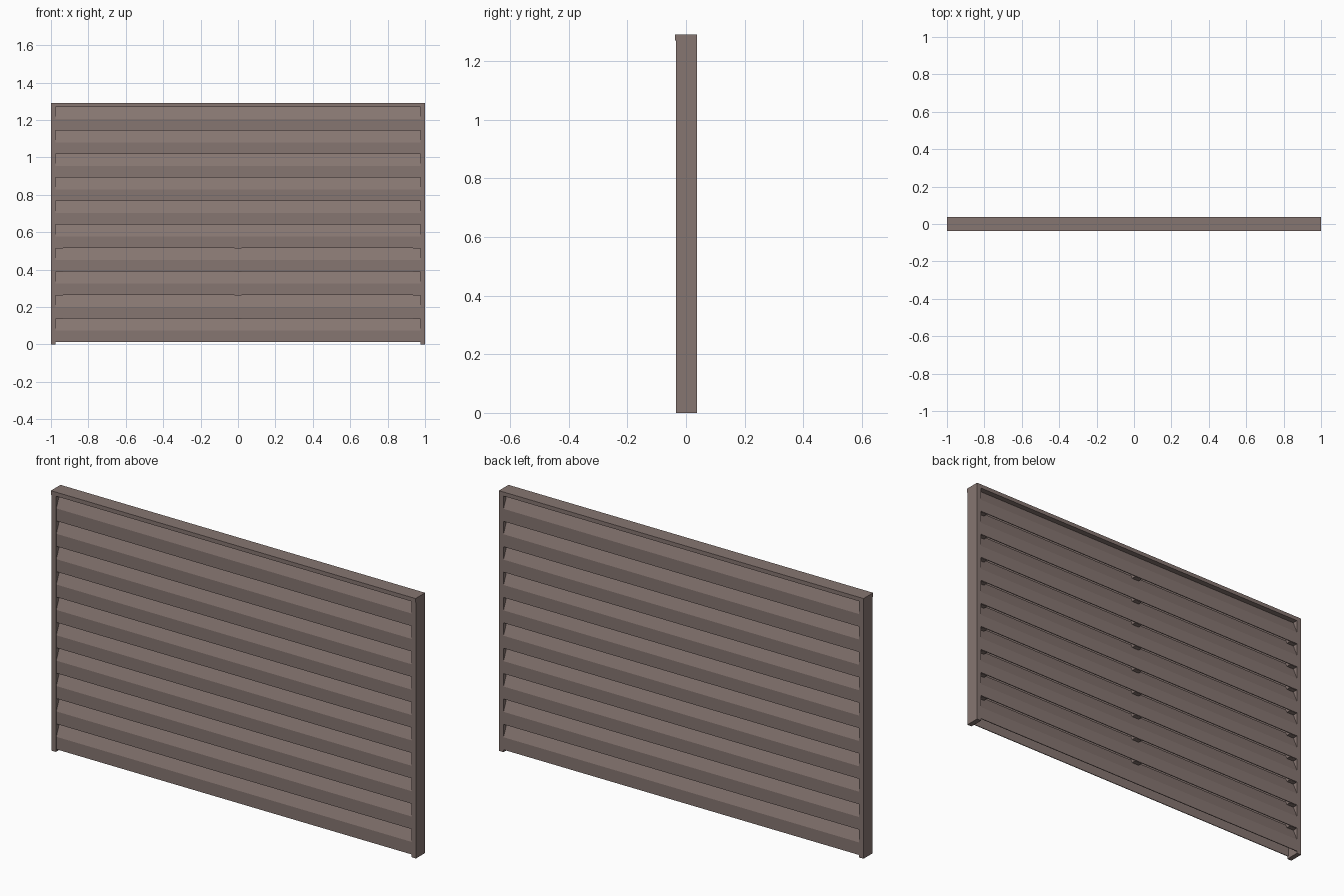
import bpy, bmesh

if "Cube" in bpy.data.objects:
    bpy.data.objects.remove(bpy.data.objects["Cube"])

mat = bpy.data.materials.new("brown_paint")
mat.diffuse_color = (0.24, 0.18, 0.165, 1)
mat.use_nodes = True
mat.node_tree.nodes["Principled BSDF"].inputs["Base Color"].default_value = mat.diffuse_color

PITCH, COUNT, BASE = 0.1258, 10, 0.012
YC, HALF, INNER = 0.003, 0.034, 0.976   # slat centre, half depth, half length


def finish(name, bm):
    bmesh.ops.recalc_face_normals(bm, faces=bm.faces)
    me = bpy.data.meshes.new(name)
    bm.to_mesh(me)
    bm.free()
    me.materials.append(mat)
    ob = bpy.data.objects.new(name, me)
    bpy.context.collection.objects.link(ob)
    return ob


def extrude_x(name, profile, x0, x1):
    """Extrude a closed (y, z) profile along x."""
    bm = bmesh.new()
    face = bm.faces.new([bm.verts.new((x0, y, z)) for y, z in profile])
    ext = bmesh.ops.extrude_face_region(bm, geom=[face])
    verts = [g for g in ext["geom"] if isinstance(g, bmesh.types.BMVert)]
    bmesh.ops.translate(bm, verts=verts, vec=(x1 - x0, 0, 0))
    return finish(name, bm)


def box(name, x0, x1, y0, y1, z0, z1):
    return extrude_x(name, [(y0, z0), (y1, z0), (y1, z1), (y0, z1)], x0, x1)


# Side posts
box("left_post", -1, -0.975, -0.034, 0.0375, 0, 1.275)
box("right_post", 0.975, 1, -0.034, 0.0375, 0, 1.275)

# Top rail with a small lip over the front
box("top_rail", -1, 1, -0.0375, 0.0375, 1.27, 1.29)

# Folded sheet slats: vertical legs with a steep roof, open underneath
LEG, PEAK, T = 0.062, 0.142, 0.004
for i in range(COUNT):
    z = BASE + i * PITCH
    peak = min(PEAK, 1.285 - z)
    outer = [(-HALF, 0), (-HALF, LEG), (0, peak), (HALF, LEG), (HALF, 0)]
    inner = [(HALF - T, 0), (HALF - T, LEG - 0.002), (0, peak - 0.009),
             (-HALF + T, LEG - 0.002), (-HALF + T, 0)]
    extrude_x(f"slat_{i + 1}", [(YC + y, z + h) for y, h in outer + inner],
              -INNER, INNER)

    # Spacer clips between this slat and the one below
    if i:
        for label, x in (("left", -0.955), ("middle", 0), ("right", 0.955)):
            box(f"clip_{label}_{i}", x - 0.02, x + 0.02,
                YC - HALF + T, YC + HALF - T, z - 0.001, z + 0.02)
